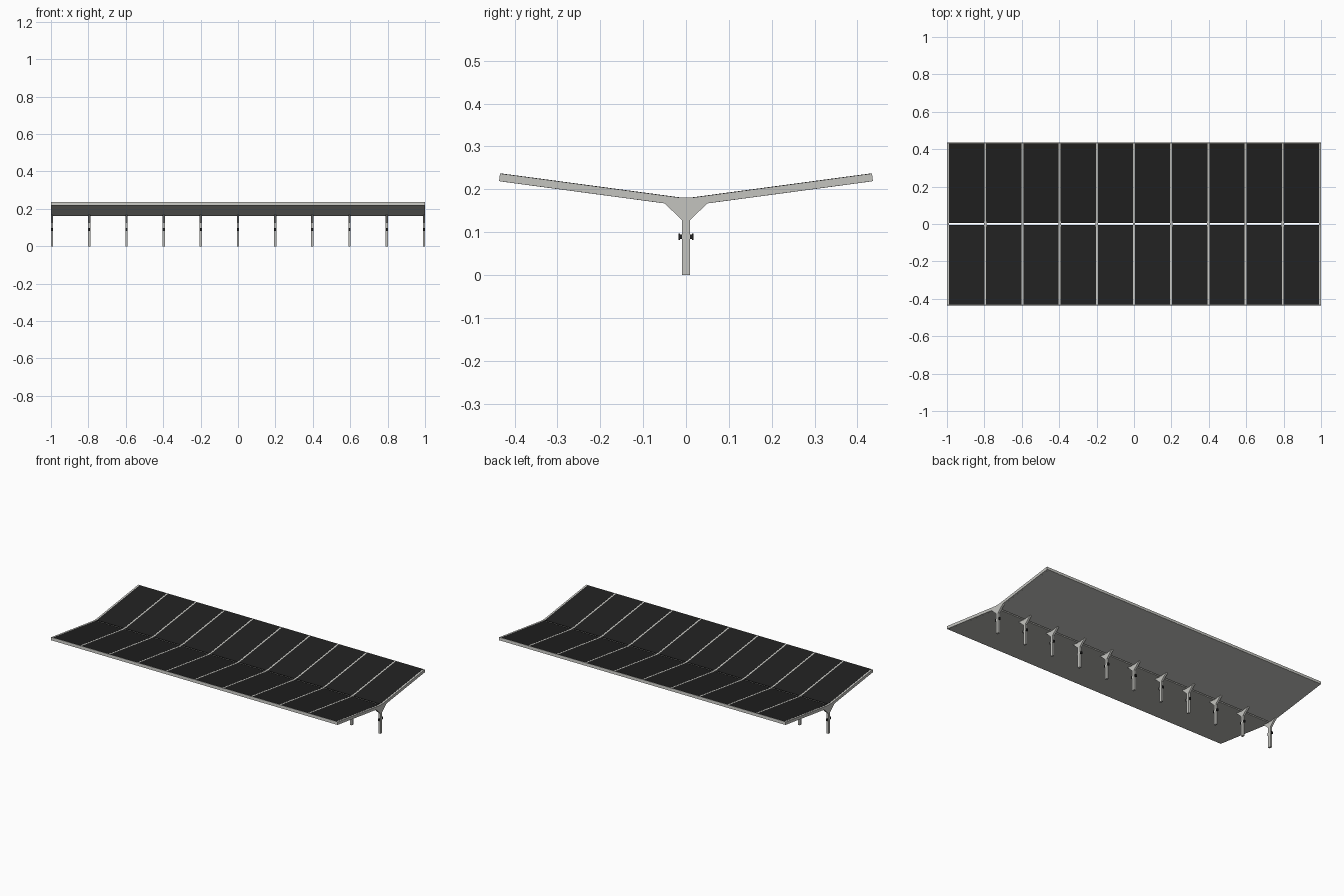
import bpy, bmesh, math
from mathutils import Vector

if "Cube" in bpy.data.objects:
    bpy.data.objects.remove(bpy.data.objects["Cube"])


def material(name, rgb):
    m = bpy.data.materials.new(name)
    m.diffuse_color = (*rgb, 1)
    m.use_nodes = True
    m.node_tree.nodes["Principled BSDF"].inputs["Base Color"].default_value = m.diffuse_color
    return m


STEEL = material("light grey steel", (0.55, 0.55, 0.52))
BLACK = material("black panel", (0.015, 0.015, 0.015))

FRAMES = 11
FRAME_W = 0.012
X_END = 1 - FRAME_W / 2
STEP = 2 * X_END / (FRAMES - 1)
SLOPE = 0.134
ANGLE = math.atan(SLOPE)
DOWN = Vector((math.sin(ANGLE), -math.cos(ANGLE)))   # wing normal in y, z


def top(y, depth=0.0):
    """Point on the wing, depth below its upper surface."""
    return Vector((y, 0.1787 + SLOPE * y)) + DOWN * depth


def extrude(name, profile, x0, x1, mat):
    """Extrude a y-z profile along x."""
    bm = bmesh.new()
    a = [bm.verts.new((x0, p[0], p[1])) for p in profile]
    b = [bm.verts.new((x1, p[0], p[1])) for p in profile]
    n = len(a)
    bm.faces.new(a)
    bm.faces.new(b[::-1])
    for i in range(n):
        j = (i + 1) % n
        bm.faces.new((a[i], b[i], b[j], a[j]))
    bmesh.ops.recalc_face_normals(bm, faces=bm.faces)
    me = bpy.data.meshes.new(name)
    bm.to_mesh(me)
    bm.free()
    me.materials.append(mat)
    ob = bpy.data.objects.new(name, me)
    bpy.context.collection.objects.link(ob)
    return ob


def flip(profile, side):
    return [(p[0] * side, p[1]) for p in profile]


# Y-shaped frames: post, gusset and two arms in one profile
half = [(0.009, 0.0), (0.009, 0.128), (0.05, 0.167), top(0.055, 0.018),
        top(0.434, 0.018), top(0.434), top(0.018)]
frame_profile = [tuple(p) for p in half] + flip(half, -1)[::-1]

for i in range(FRAMES):
    x = -X_END + i * STEP
    extrude(f"frame_{i}", frame_profile, x - FRAME_W / 2, x + FRAME_W / 2, STEEL)
    # Small lamps on both sides of each post
    for side in (-1, 1):
        lamp = [(0.009, 0.084), (0.014, 0.084), (0.014, 0.082), (0.018, 0.082),
                (0.018, 0.097), (0.014, 0.097), (0.014, 0.095), (0.009, 0.095)]
        extrude(f"lamp_{i}_{side}", flip(lamp, side), x - 0.005, x + 0.005, BLACK)

for side in (-1, 1):
    # Roof deck, with a narrow open slot along the valley
    deck = [top(0.004, 0.003), top(0.432, 0.003), top(0.432, 0.0182), top(0.002, 0.0182)]
    extrude(f"roof_deck_{side}", flip(deck, side), -0.99, 0.99, STEEL)
    # Outer edge beam
    edge = [top(0.431), top(0.434), top(0.434, 0.018), top(0.431, 0.018)]
    extrude(f"edge_beam_{side}", flip(edge, side), -1, 1, STEEL)
    # Solar panels, one row per bay
    for i in range(FRAMES - 1):
        x0 = -X_END + i * STEP + 0.005
        panel = [top(0.005, -0.0005), top(0.431, -0.0005), top(0.431, 0.004), top(0.005, 0.004)]
        extrude(f"solar_panel_{side}_{i}", flip(panel, side), x0, x0 + STEP - 0.01, BLACK)
